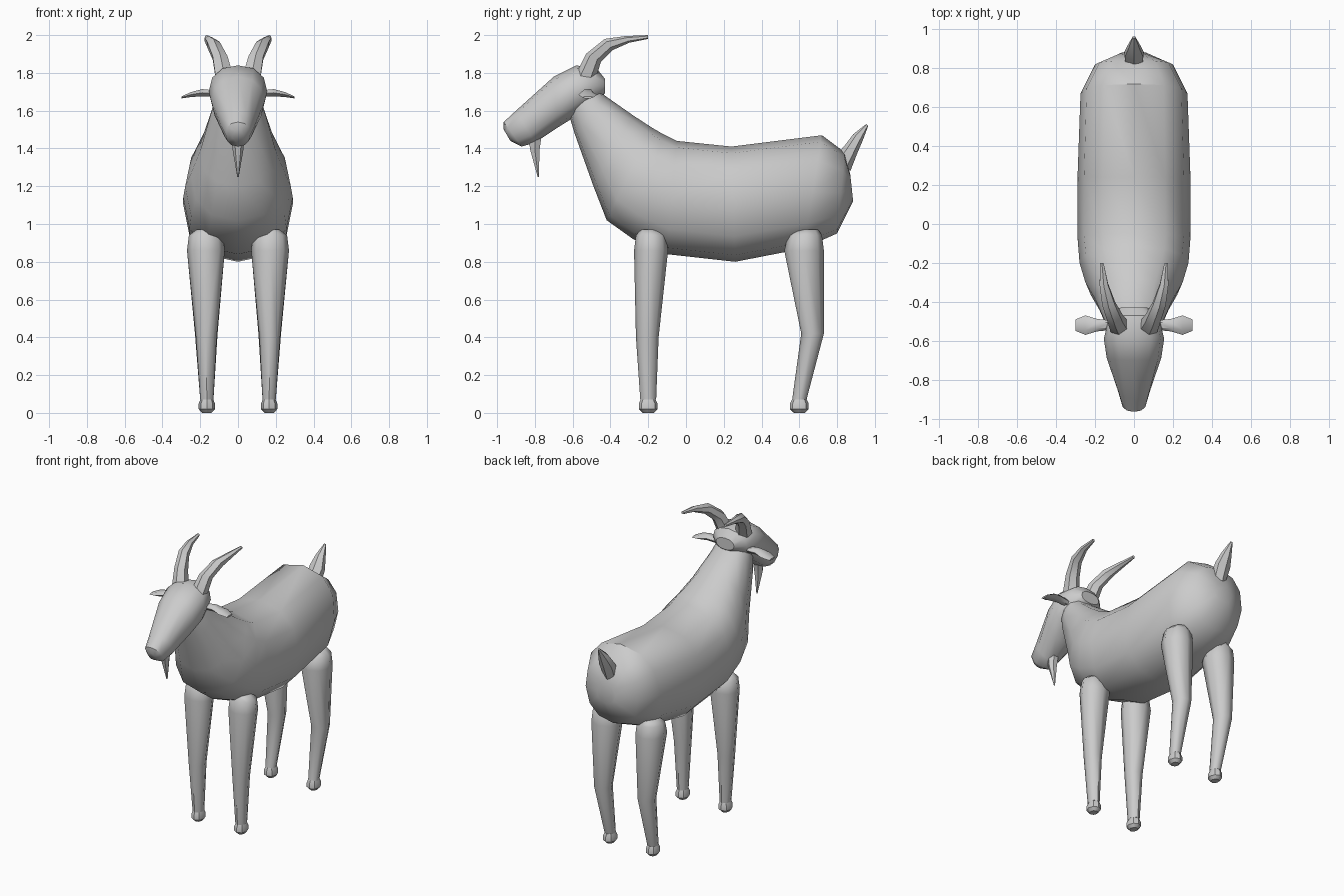
import bpy, bmesh, math
from mathutils import Vector


def loft(name, rings, sides=12, power=1.0, mirror=False, sharp=40):
    """Skin a closed tube through rings of (centre, half axis u, half axis v)."""
    bm = bmesh.new()
    loops = []
    for c, u, v in rings:
        loop = []
        for i in range(sides):
            t = 2 * math.pi * i / sides
            cu, sv = math.cos(t), math.sin(t)
            cu = math.copysign(abs(cu) ** power, cu)
            sv = math.copysign(abs(sv) ** power, sv)
            loop.append(bm.verts.new(Vector(c) + Vector(u) * cu + Vector(v) * sv))
        loops.append(loop)
    for a, b in zip(loops, loops[1:]):
        for i in range(sides):
            j = (i + 1) % sides
            bm.faces.new((a[i], a[j], b[j], b[i]))
    bm.faces.new(loops[0])
    bm.faces.new(loops[-1])
    bmesh.ops.recalc_face_normals(bm, faces=bm.faces)
    mesh = bpy.data.meshes.new(name)
    bm.to_mesh(mesh)
    bm.free()
    obj = bpy.data.objects.new(name, mesh)
    bpy.context.collection.objects.link(obj)
    if mirror:
        obj.modifiers.new("Mirror", 'MIRROR')
    bpy.ops.object.select_all(action='DESELECT')
    bpy.context.view_layer.objects.active = obj
    obj.select_set(True)
    bpy.ops.object.shade_smooth_by_angle(angle=math.radians(sharp))
    return obj


def span(top, bottom, half_width, x=0.0):
    """Ring from a top and a bottom (y, z) point of the side outline."""
    a, b = Vector((x, *top)), Vector((x, *bottom))
    return (a + b) / 2, (a - b) / 2, (half_width, 0, 0)


# Torso and neck, rump to throat
loft("body", [span(*r) for r in (
    ((0.87, 1.26), (0.885, 1.12), 0.07),
    ((0.84, 1.38), (0.80, 0.95), 0.20),
    ((0.72, 1.47), (0.62, 0.87), 0.275),
    ((0.24, 1.41), (0.26, 0.80), 0.29),
    ((-0.05, 1.44), (-0.10, 0.84), 0.29),
    ((-0.12, 1.475), (-0.28, 0.92), 0.28),
    ((-0.18, 1.51), (-0.42, 1.02), 0.25),
    ((-0.28, 1.575), (-0.49, 1.20), 0.20),
    ((-0.43, 1.68), (-0.59, 1.48), 0.145),
    ((-0.47, 1.74), (-0.62, 1.58), 0.12))], power=0.85)

# Head, poll to muzzle
loft("head", [span(*r) for r in (
    ((-0.43, 1.77), (-0.43, 1.69), 0.07),
    ((-0.47, 1.82), (-0.50, 1.63), 0.13),
    ((-0.58, 1.84), (-0.60, 1.56), 0.155),
    ((-0.70, 1.78), (-0.68, 1.51), 0.14),
    ((-0.90, 1.60), (-0.80, 1.43), 0.085),
    ((-0.965, 1.54), (-0.87, 1.41), 0.065),
    ((-0.965, 1.50), (-0.93, 1.44), 0.03))], power=0.9)

# Legs: (x, y, z, half width, half depth)
legs = {
    "front_legs": ((0.17, -0.19, 0.97, 0.05, 0.05), (0.17, -0.185, 0.94, 0.09, 0.08),
                   (0.17, -0.185, 0.86, 0.10, 0.09), (0.168, -0.205, 0.40, 0.055, 0.06),
                   (0.165, -0.20, 0.07, 0.035, 0.042)),
    "rear_legs": ((0.17, 0.64, 0.97, 0.05, 0.06), (0.17, 0.63, 0.94, 0.09, 0.09),
                  (0.17, 0.625, 0.86, 0.10, 0.105), (0.168, 0.67, 0.42, 0.06, 0.06),
                  (0.165, 0.60, 0.07, 0.035, 0.038)),
}
for name, rows in legs.items():
    loft(name, [((x, y, z), (w, 0, 0), (0, d, 0)) for x, y, z, w, d in rows],
         sides=8, mirror=True, sharp=50)
    # Hooves
    x, y = rows[-1][:2]
    loft(name.replace("legs", "hooves"),
         [((x, y, z), (r, 0, 0), (0, r * 1.15, 0))
          for z, r in ((0.0, 0.025), (0.02, 0.043), (0.05, 0.043), (0.08, 0.03))],
         sides=8, mirror=True)

# Swept-back horns
loft("horns", [span(t, b, w, x) for t, b, w, x in (
    ((-0.59, 1.78), (-0.48, 1.76), 0.055, 0.07),
    ((-0.53, 1.90), (-0.45, 1.86), 0.045, 0.095),
    ((-0.43, 1.98), (-0.39, 1.92), 0.038, 0.13),
    ((-0.32, 1.995), (-0.30, 1.96), 0.025, 0.155),
    ((-0.20, 2.0), (-0.20, 1.98), 0.010, 0.165))], sides=6, mirror=True)

# Sideways ears
loft("ears", [((x, -0.52, z), (0, d, 0), (0, 0, h)) for x, z, d, h in (
    (0.12, 1.69, 0.025, 0.02), (0.19, 1.695, 0.032, 0.022),
    (0.25, 1.685, 0.05, 0.015), (0.30, 1.67, 0.03, 0.006))], sides=6, mirror=True)

# Pointed beard
loft("beard", [((0, y, z), (w, 0, 0), (0, d, 0)) for y, z, w, d in (
    (-0.80, 1.46, 0.035, 0.04), (-0.80, 1.39, 0.028, 0.028),
    (-0.782, 1.25, 0.004, 0.004))], sides=6)

# Upright tail
loft("tail", [span(*r) for r in (
    ((0.79, 1.36), (0.87, 1.28), 0.05),
    ((0.84, 1.415), (0.905, 1.37), 0.055),
    ((0.885, 1.475), (0.935, 1.44), 0.035),
    ((0.955, 1.53), (0.965, 1.52), 0.008))], sides=6)
